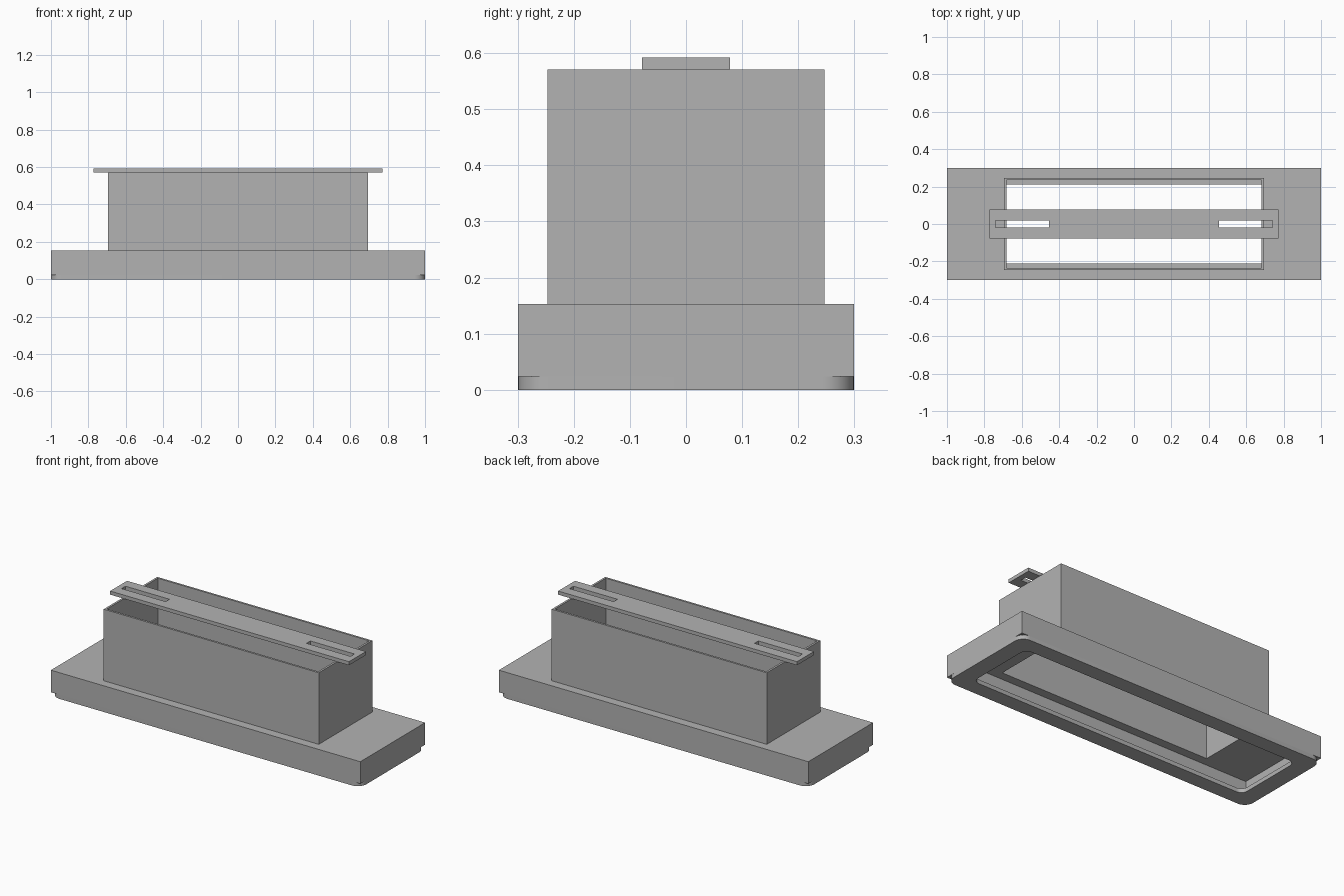
import bpy
import math

old = bpy.data.objects.get("Cube")
if old:
    bpy.data.objects.remove(old, do_unlink=True)

# Single plain metal colour
GREY = (0.45, 0.45, 0.45, 1.0)
metal = bpy.data.materials.new("plain_grey")
metal.use_nodes = True
metal.diffuse_color = GREY
metal.node_tree.nodes["Principled BSDF"].inputs["Base Color"].default_value = GREY


def rectangle(half_x, half_y, radius=0.0, centre_x=0.0, steps=10):
    """Outline of a rectangle, with rounded corners if a radius is given."""
    if not radius:
        return [(centre_x + sx * half_x, sy * half_y)
                for sx, sy in ((1, 1), (-1, 1), (-1, -1), (1, -1))]
    points = []
    for quarter, (sx, sy) in enumerate(((1, 1), (-1, 1), (-1, -1), (1, -1))):
        for i in range(steps + 1):
            angle = (quarter + i / steps) * math.pi / 2
            points.append((centre_x + sx * (half_x - radius) + radius * math.cos(angle),
                           sy * (half_y - radius) + radius * math.sin(angle)))
    return points


def cut_plate(name, outlines, bottom, top):
    """Extrude the first outline, with the other outlines as holes."""
    curve = bpy.data.curves.new(name + "_profile", "CURVE")
    curve.dimensions = "2D"
    curve.fill_mode = "BOTH"
    curve.extrude = (top - bottom) / 2
    for outline in outlines:
        spline = curve.splines.new("POLY")
        spline.points.add(len(outline) - 1)
        for point, (x, y) in zip(spline.points, outline):
            point.co = (x, y, 0, 1)
        spline.use_cyclic_u = True
    helper = bpy.data.objects.new(name + "_helper", curve)
    bpy.context.collection.objects.link(helper)
    bpy.context.view_layer.update()
    graph = bpy.context.evaluated_depsgraph_get()
    mesh = bpy.data.meshes.new_from_object(helper.evaluated_get(graph))
    bpy.data.objects.remove(helper, do_unlink=True)

    part = bpy.data.objects.new(name, mesh)
    bpy.context.collection.objects.link(part)
    part.location.z = (top + bottom) / 2
    mesh.materials.clear()
    mesh.materials.append(metal)
    bpy.ops.object.select_all(action="DESELECT")
    part.select_set(True)
    bpy.context.view_layer.objects.active = part
    bpy.ops.object.mode_set(mode="EDIT")
    bpy.ops.mesh.select_all(action="SELECT")
    bpy.ops.mesh.remove_doubles(threshold=0.0001)
    bpy.ops.mesh.normals_make_consistent(inside=False)
    bpy.ops.object.mode_set(mode="OBJECT")
    bpy.ops.object.shade_smooth_by_angle(angle=math.radians(30))
    return part


SHEET = 0.012          # sheet thickness
FLANGE_TOP = 0.024
BASE_TOP = 0.153
BOX_TOP = 0.571
box_outer = rectangle(0.695, 0.247)
box_inner = rectangle(0.695 - SHEET, 0.247 - SHEET)
base_outer = rectangle(1.0, 0.299)

# Hollow base: inward flange, side walls and top sheet
cut_plate("base_flange", [rectangle(1.0, 0.299, 0.055), rectangle(0.9, 0.21, 0.04)],
          0, FLANGE_TOP)
cut_plate("base_walls", [base_outer, rectangle(1.0 - SHEET, 0.299 - SHEET)],
          FLANGE_TOP, BASE_TOP - SHEET)
cut_plate("base_top", [base_outer, box_inner], BASE_TOP - SHEET, BASE_TOP)

# Open box standing on the base
cut_plate("box_walls", [box_outer, box_inner], BASE_TOP, BOX_TOP)

# Strap across the box with a slot near each end
slots = [rectangle(0.1425, 0.018, centre_x=side * 0.5975) for side in (-1, 1)]
cut_plate("slotted_strap", [rectangle(0.772, 0.078)] + slots, BOX_TOP, 0.592)
